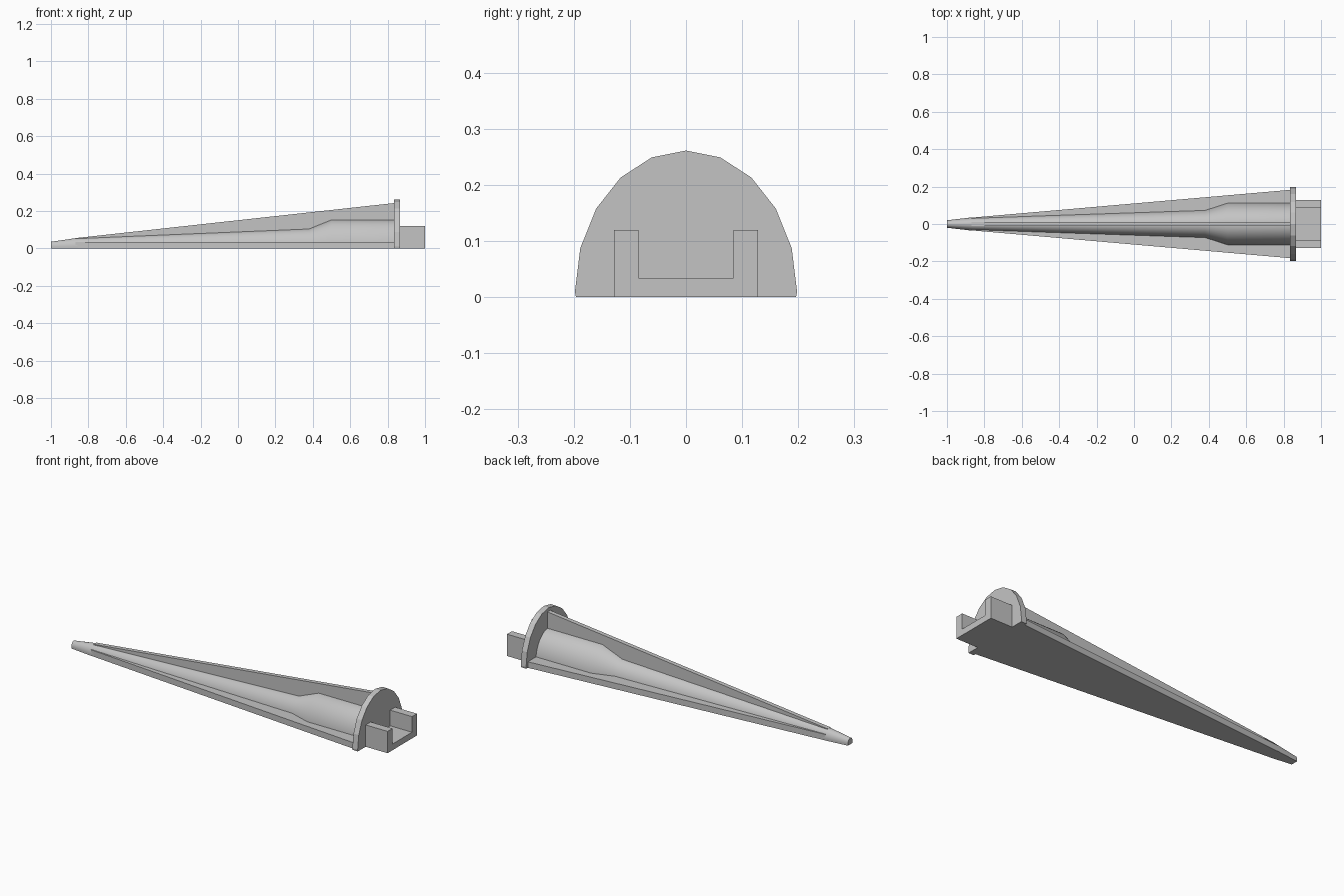
import bpy
import bmesh
from math import sin, cos, pi, radians

cube = bpy.data.objects.get("Cube")
if cube:
    bpy.data.objects.remove(cube, do_unlink=True)

grey = bpy.data.materials.new("plain grey")
grey.use_nodes = True
color = (0.55, 0.55, 0.55, 1)
grey.diffuse_color = color
grey.node_tree.nodes["Principled BSDF"].inputs["Base Color"].default_value = color


def loft(name, sections, smooth=False):
    """Skin a closed solid through (x, yz profile) sections."""
    bm = bmesh.new()
    rings = [[bm.verts.new((x, y, z)) for y, z in prof] for x, prof in sections]
    for a, b in zip(rings, rings[1:]):
        for i in range(len(a)):
            j = (i + 1) % len(a)
            bm.faces.new((a[i], a[j], b[j], b[i]))
    bm.faces.new(rings[0])
    bm.faces.new(rings[-1])
    bmesh.ops.recalc_face_normals(bm, faces=bm.faces)
    mesh = bpy.data.meshes.new(name)
    bm.to_mesh(mesh)
    bm.free()
    mesh.materials.append(grey)
    obj = bpy.data.objects.new(name, mesh)
    bpy.context.collection.objects.link(obj)
    if smooth:
        bpy.ops.object.select_all(action='DESELECT')
        obj.select_set(True)
        bpy.context.view_layer.objects.active = obj
        bpy.ops.object.shade_smooth_by_angle(angle=radians(30))
    return obj


def arch(r, steps):
    """Upper half of a tall ellipse standing on a flat base."""
    pts = [(r * cos(pi * i / steps), 0.01 + 1.27 * r * sin(pi * i / steps))
           for i in range(steps + 1)]
    return pts + [(-0.99 * r, 0), (0.99 * r, 0)]


def rect(half, top):
    return [(half, 0), (half, top), (-half, top), (-half, 0)]


# Tapered round core with a thicker shank
core = [(-1, 0.02), (-0.87, 0.035), (0.38, 0.075), (0.5, 0.113), (0.84, 0.113)]
loft("spike_core", [(x, arch(r, 24)) for x, r in core], smooth=True)

# Thin ribs: flat base wings and upright fin
loft("base_wings", [(-0.87, rect(0.034, 0.033)), (0.84, rect(0.183, 0.033))])
loft("upright_fin", [(-0.87, rect(0.012, 0.055)), (0.84, rect(0.012, 0.243))])

# Faceted collar
loft("collar", [(x, arch(0.198, 10)) for x in (0.835, 0.867)])

# Open channel socket at the thick end
half_u = [(0.128, 0), (0.128, 0.12), (0.085, 0.12), (0.085, 0.034)]
channel = half_u + [(-y, z) for y, z in reversed(half_u)]
loft("channel_socket", [(x, channel) for x in (0.86, 1)])
